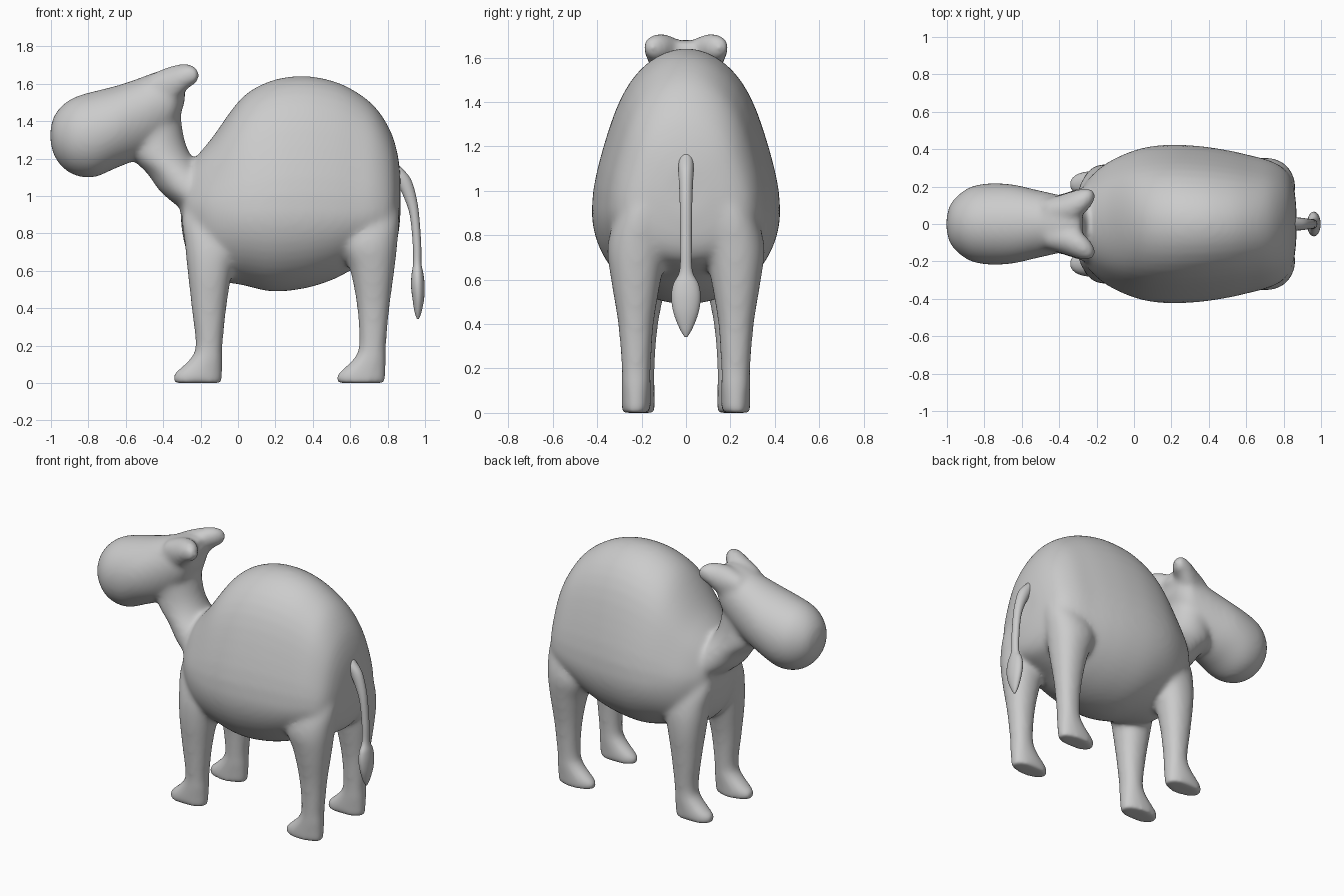
import bpy
import bmesh
from math import sin, cos, pi
from mathutils import Vector

cube = bpy.data.objects.get("Cube")
if cube:
    bpy.data.objects.remove(cube, do_unlink=True)

# Single clay colour
GREY = (0.6, 0.6, 0.6, 1.0)
clay = bpy.data.materials.new("light_grey")
clay.use_nodes = True
clay.diffuse_color = GREY
shader = next(n for n in clay.node_tree.nodes if n.type == "BSDF_PRINCIPLED")
shader.inputs["Base Color"].default_value = GREY
shader.inputs["Roughness"].default_value = 0.7


def smooth_sections(sections, steps=5):
    """Catmull-Rom interpolation of every section parameter."""
    rows = [sections[0], *sections, sections[-1]]
    result = []
    for a, b, c, d in zip(rows, rows[1:], rows[2:], rows[3:]):
        for i in range(steps):
            t = i / steps
            result.append([
                q + t / 2 * (r - p + t * (2 * p - 5 * q + 4 * r - s + t * (3 * (q - r) + s - p)))
                for p, q, r, s in zip(a, b, c, d)])
    result.append(list(sections[-1]))
    return result


def loft(bm, rings):
    """Skin a list of closed point rings and cap both ends."""
    loops = [[bm.verts.new(p) for p in ring] for ring in rings]
    faces = []
    for lower, upper in zip(loops, loops[1:]):
        for i in range(len(lower)):
            j = (i + 1) % len(lower)
            faces.append(bm.faces.new((lower[i], lower[j], upper[j], upper[i])))
    faces.append(bm.faces.new(loops[0][::-1]))
    faces.append(bm.faces.new(loops[-1]))
    bmesh.ops.recalc_face_normals(bm, faces=faces)


def loft_along_x(bm, sections, side=1, egg=0.0, count=48):
    """Sections: x, low z, widest z, top z, half width, centre y."""
    rings = []
    for x, low, mid, top, width, cy in smooth_sections(sections):
        ring = []
        for k in range(count):
            a = 2 * pi * k / count
            up = sin(a)
            z = mid + up * (top - mid if up > 0 else mid - low)
            taper = 1 - egg * sin(pi * max(up, 0)) ** 2
            ring.append(Vector((x, side * cy + width * taper * cos(a), z)))
        rings.append(ring)
    loft(bm, rings)


def loft_along_z(bm, sections, side=1, power=1.0, count=32):
    """Sections: z, min x, max x, min y, max y; power below 1 squares the rings."""
    def squared(v):
        return abs(v) ** power * (1 if v > 0 else -1)

    rings = []
    for z, x0, x1, y0, y1 in smooth_sections(sections):
        ring = []
        for k in range(count):
            a = 2 * pi * k / count
            ring.append(Vector(((x0 + x1) / 2 + (x1 - x0) / 2 * squared(cos(a)),
                                side * ((y0 + y1) / 2 + (y1 - y0) / 2 * squared(sin(a))),
                                z)))
        rings.append(ring)
    loft(bm, rings)


def make_object(name, bm):
    mesh = bpy.data.meshes.new(name)
    bm.to_mesh(mesh)
    bm.free()
    mesh.materials.append(clay)
    for polygon in mesh.polygons:
        polygon.use_smooth = True
    obj = bpy.data.objects.new(name, mesh)
    bpy.context.collection.objects.link(obj)
    return obj


body = bmesh.new()

# Humped torso
torso = [
    (-.305, .86, .95, 1.04, .08), (-.285, .74, .94, 1.12, .17),
    (-.24, .64, .93, 1.19, .245), (-.14, .555, .92, 1.31, .33),
    (.02, .525, .91, 1.525, .4), (.18, .49, .91, 1.618, .424),
    (.35, .505, .91, 1.642, .417), (.5, .55, .91, 1.618, .395),
    (.62, .61, .91, 1.565, .368), (.73, .65, .92, 1.48, .338),
    (.81, .69, .92, 1.36, .29), (.85, .76, .95, 1.24, .215),
    (.868, .88, 1, 1.12, .1),
]
loft_along_x(body, [(*s, 0) for s in torso], egg=0.05)

# Long head with rounded muzzle
head = [
    (-1.003, 1.29, 1.325, 1.36, .03), (-.985, 1.22, 1.325, 1.425, .1),
    (-.94, 1.155, 1.32, 1.485, .155), (-.87, 1.11, 1.32, 1.53, .2),
    (-.77, 1.1, 1.33, 1.56, .218), (-.65, 1.15, 1.37, 1.59, .212),
    (-.53, 1.2, 1.42, 1.63, .185), (-.42, 1.27, 1.48, 1.67, .16),
    (-.34, 1.36, 1.53, 1.68, .14), (-.285, 1.5, 1.58, 1.665, .09),
]
loft_along_x(body, [(*s, 0) for s in head])

# Neck, flaring into the chest and the back of the head
neck = [
    (.92, -.29, .05, .23), (1.02, -.412, -.04, .205), (1.12, -.485, -.16, .175),
    (1.2, -.56, -.24, .155), (1.3, -.58, -.285, .14), (1.44, -.57, -.305, .135),
    (1.54, -.55, -.297, .14), (1.6, -.52, -.265, .14), (1.65, -.48, -.3, .1),
]
loft_along_z(body, [(z, a, b, -w, w) for z, a, b, w in neck])

# Ears, growing out of the back of the head
ear = [
    (-.48, 1.5, 1.58, 1.645, .06, .07), (-.38, 1.48, 1.6, 1.688, .08, .08),
    (-.31, 1.53, 1.63, 1.706, .08, .103), (-.26, 1.58, 1.645, 1.706, .065, .127),
    (-.228, 1.598, 1.645, 1.692, .047, .143), (-.208, 1.625, 1.645, 1.665, .02, .15),
]

# Legs: individual thighs with a shared foot shape
front_thigh = [
    (1.1, -.22, -.08, .06, .16), (.9, -.297, 0, .05, .255),
    (.75, -.285, .01, .06, .31), (.6, -.27, -.03, .085, .32),
    (.4, -.248, -.062, .125, .302),
]
rear_thigh = [
    (1.1, .62, .83, .08, .22), (.9, .56, .862, .08, .31),
    (.75, .54, .853, .085, .354), (.6, .6, .836, .112, .338),
    (.4, .637, .81, .145, .306),
]
foot = [(.2, -.075, .07), (.13, -.105, .071), (.08, -.157, .07),
        (.04, -.198, .069), (0, -.192, .066)]

for side in (1, -1):
    loft_along_x(body, ear, side, count=32)
    for thigh, ankle_x, ankle_y, half in ((front_thigh, -.152, .213, .072),
                                          (rear_thigh, .722, .224, .066)):
        ankle = [(z, ankle_x + a, ankle_x + b, ankle_y - half, ankle_y + half)
                 for z, a, b in foot]
        loft_along_z(body, thigh + ankle, side, power=0.92)

# Fuse the parts into one soft skin
body_obj = make_object("body", body)
fuse = body_obj.modifiers.new("fuse", "REMESH")
fuse.mode = "VOXEL"
fuse.voxel_size = 0.013
fuse.use_smooth_shade = True
soften = body_obj.modifiers.new("soften", "SMOOTH")
soften.factor = 0.5
soften.iterations = 24

# Tail with a tufted tip
tail_sections = [
    (1.2, .79, .825, .012), (1.15, .81, .876, .03), (1.09, .838, .924, .034),
    (1, .884, .952, .03), (.9, .918, .968, .027), (.75, .934, .979, .026),
    (.64, .936, .981, .029), (.58, .928, .992, .057), (.52, .925, .998, .066),
    (.45, .933, .995, .056), (.38, .944, .981, .029), (.342, .957, .967, .006),
]
tail = bmesh.new()
loft_along_z(tail, [(z, a, b, -w, w) for z, a, b, w in tail_sections])
make_object("tail", tail)
